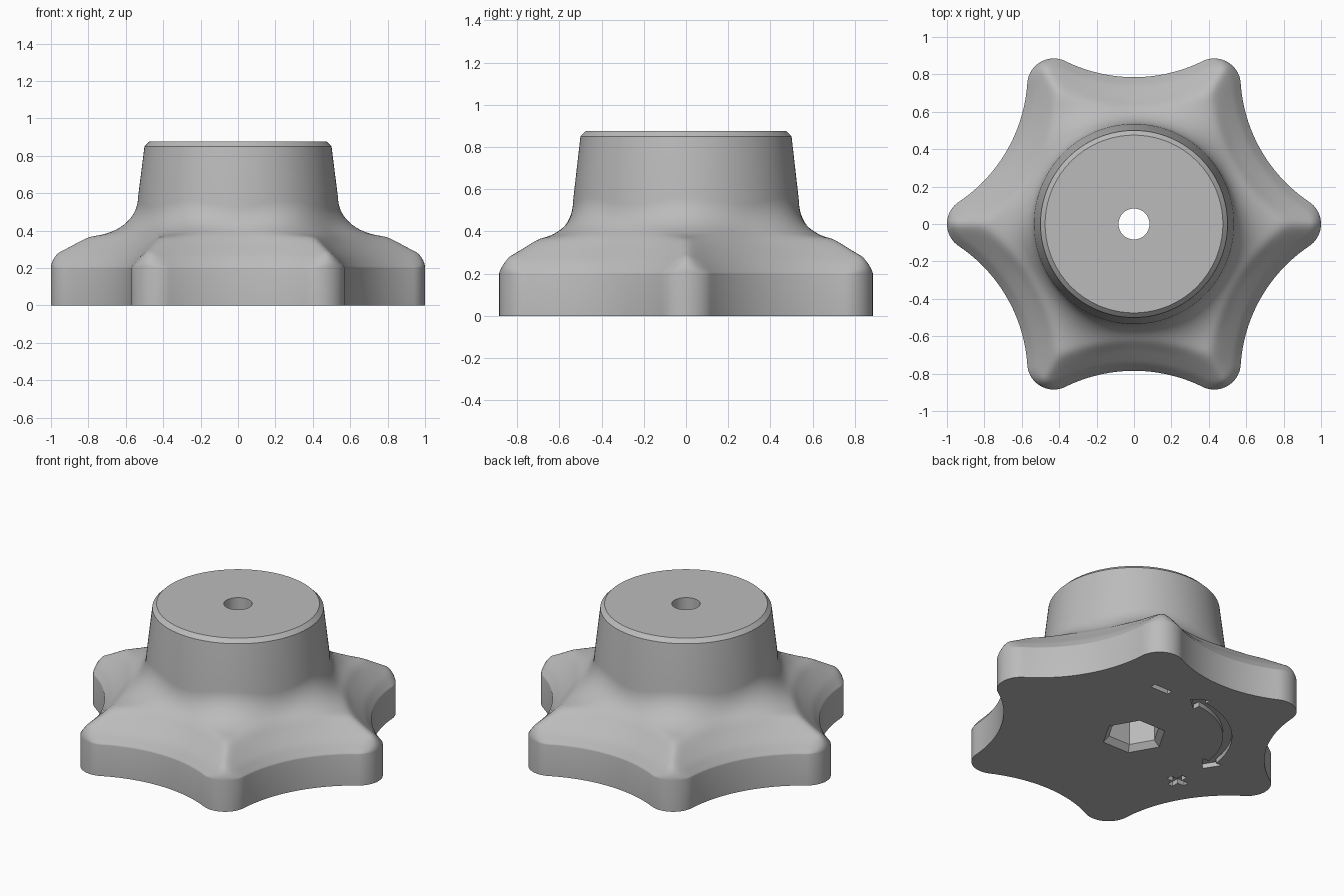
import bpy
import bmesh
from math import sin, cos, pi, radians, hypot, atan2, sqrt, degrees

cube = bpy.data.objects.get("Cube")
if cube:
    bpy.data.objects.remove(cube, do_unlink=True)

grey = bpy.data.materials.new("mid_grey")
grey.use_nodes = True
grey.diffuse_color = (0.5, 0.5, 0.5, 1)
grey.node_tree.nodes["Principled BSDF"].inputs["Base Color"].default_value = (0.5, 0.5, 0.5, 1)

# Star outline: convex tip arcs blended into wide concave arcs
TIP_C, TIP_R = 0.858, 0.142
CUT_C, CUT_R = 1.615, 0.83
CX, CY = CUT_C * cos(pi / 6), CUT_C * sin(pi / 6)
TANGENT = atan2(CY, CX - TIP_C)
WALL, DECK, CHAMFER = 0.2, 0.375, 0.155
NECK_R = 0.535


def polar(r, a):
    return (r * cos(a), r * sin(a))


def loft(name, rings):
    """Closed solid skinned through equal-length rings of points."""
    bm = bmesh.new()
    loops = [[bm.verts.new(p) for p in ring] for ring in rings]
    n = len(loops[0])
    for low, high in zip(loops, loops[1:]):
        for i in range(n):
            j = (i + 1) % n
            bm.faces.new((low[i], low[j], high[j], high[i]))
    bm.faces.new(loops[0][::-1])
    bm.faces.new(loops[-1])
    bmesh.ops.recalc_face_normals(bm, faces=bm.faces)
    mesh = bpy.data.meshes.new(name)
    bm.to_mesh(mesh)
    bm.free()
    mesh.materials.append(grey)
    obj = bpy.data.objects.new(name, mesh)
    bpy.context.scene.collection.objects.link(obj)
    return obj


def at_height(pts, z):
    return [(x, y, z) for x, y in pts]


def polygon(r, n):
    return [polar(r, 2 * pi * i / n) for i in range(n)]


def star_outline(tip_steps=9, cut_steps=12):
    half = []
    for i in range(tip_steps):
        x, y = polar(TIP_R, TANGENT * i / tip_steps)
        half.append((x + TIP_C, y))
    start, end = TANGENT + pi, pi + pi / 6
    for i in range(cut_steps + 1):
        x, y = polar(CUT_R, start + (end - start) * i / cut_steps)
        half.append((x + CX, y + CY))
    # mirror the half lobe about the valley line, then repeat it round
    lobe = [(hypot(x, y), atan2(y, x)) for x, y in half]
    lobe += [(r, pi / 3 - a) for r, a in lobe[-2:0:-1]]
    return [polar(r, a + k * pi / 3) for k in range(6) for r, a in lobe]


def surface_height(px, py):
    # fold the point into one half lobe
    r = hypot(px, py)
    a = atan2(py, px) % (pi / 3)
    a = min(a, pi / 3 - a)
    x, y = polar(r, a)
    slope = hypot(x - CX, sqrt(y * y + 0.0009) - CY) - CUT_R
    edge = hypot(x - CX, y - CY) - CUT_R
    if atan2(y, x - TIP_C) < TANGENT:
        edge = TIP_R - hypot(x - TIP_C, y)
    # sloped rim meeting the flat deck with a soft edge
    rim = DECK - CHAMFER + slope
    z = (rim + DECK - sqrt((rim - DECK) ** 2 + 0.0004)) / 2
    # rounded shoulder above the wall
    e = max(0, min(1, edge / 0.05))
    z = WALL + (z - WALL) * sqrt(1 - (1 - e) ** 2)
    # neck fillet, wider towards the tips
    tip = (0.5 + 0.5 * cos(6 * a))
    width, rise = 0.14 + 0.11 * tip, 0.17 + 0.03 * tip
    u = max(0, min(1, (r - NECK_R) / width))
    return z + rise * (1 - sqrt(1 - (1 - u) ** 2))


# Knob body: wall, shaped deck, tapered neck and top chamfer
outline = star_outline()
circle = [polar(1, atan2(y, x)) for x, y in outline]
rings = [at_height(outline, 0), at_height(outline, WALL)]
ROWS = 30
for k in range(1, ROWS + 1):
    f = (1 - cos(pi * k / ROWS)) / 2
    ring = []
    for (x, y), (cx, cy) in zip(outline, circle):
        px = x + (cx * NECK_R - x) * f
        py = y + (cy * NECK_R - y) * f
        ring.append((px, py, surface_height(px, py)))
    rings.append(ring)
for r, z in ((0.5, 0.85), (0.475, 0.875)):
    rings.append(at_height([(x * r, y * r) for x, y in circle], z))
knob = loft("knob_body", rings)


# Recess cutters
def prism(name, pts, low, high):
    return loft(name, [at_height(pts, low), at_height(pts, high)])


def bar(name, x, y, w, h):
    pts = [(x - w, y - h), (x + w, y - h), (x + w, y + h), (x - w, y + h)]
    return prism(name, pts, -0.1, DEPTH)


DEPTH = 0.03
MARK_R, HALF_BAND, HALF_HEAD = 0.545, 0.026, 0.07
MID = radians(135)
sweep, reach = radians(38), radians(48)
steps = [sweep * (i / 12 - 1) for i in range(25)]
arrow = [polar(MARK_R + HALF_BAND, MID + t) for t in steps]
arrow += [polar(MARK_R + HALF_HEAD, MID + sweep), polar(MARK_R, MID + reach),
          polar(MARK_R - HALF_HEAD, MID + sweep)]
arrow += [polar(MARK_R - HALF_BAND, MID - t) for t in steps]
arrow += [polar(MARK_R - HALF_HEAD, MID - sweep), polar(MARK_R, MID - reach),
          polar(MARK_R + HALF_HEAD, MID - sweep)]

minus_x, minus_y = polar(0.575, MID - radians(69))
plus_x, plus_y = polar(0.575, MID + radians(69))
cross = [(0.065, 0.018), (0.018, 0.018), (0.018, 0.065)]
plus = []
for sx, sy in ((1, 1), (-1, 1), (-1, -1), (1, -1)):
    corner = [(plus_x + sx * x, plus_y + sy * y) for x, y in cross]
    plus += corner if sx * sy > 0 else corner[::-1]

cutters = [
    prism("bore_cutter", polygon(0.083, 48), 0.2, 1),
    loft("hex_socket_cutter", [at_height(polygon(r, 6), z) for r, z in
                               ((0.2, -0.01), (0.155, 0.035), (0.155, 0.42))]),
    prism("arrow_cutter", arrow, -0.1, DEPTH),
    bar("minus_cutter", minus_x, minus_y, 0.065, 0.018),
    prism("plus_cutter", plus, -0.1, DEPTH),
]

bpy.ops.object.select_all(action="DESELECT")
bpy.context.view_layer.objects.active = knob
knob.select_set(True)
for cutter in cutters:
    cutter.hide_render = True
    mod = knob.modifiers.new("cut", "BOOLEAN")
    mod.operation = "DIFFERENCE"
    mod.solver = "EXACT"
    mod.object = cutter
    bpy.ops.object.modifier_apply(modifier=mod.name)
for cutter in cutters:
    bpy.data.objects.remove(cutter, do_unlink=True)

bpy.ops.object.shade_smooth_by_angle(angle=radians(32))
